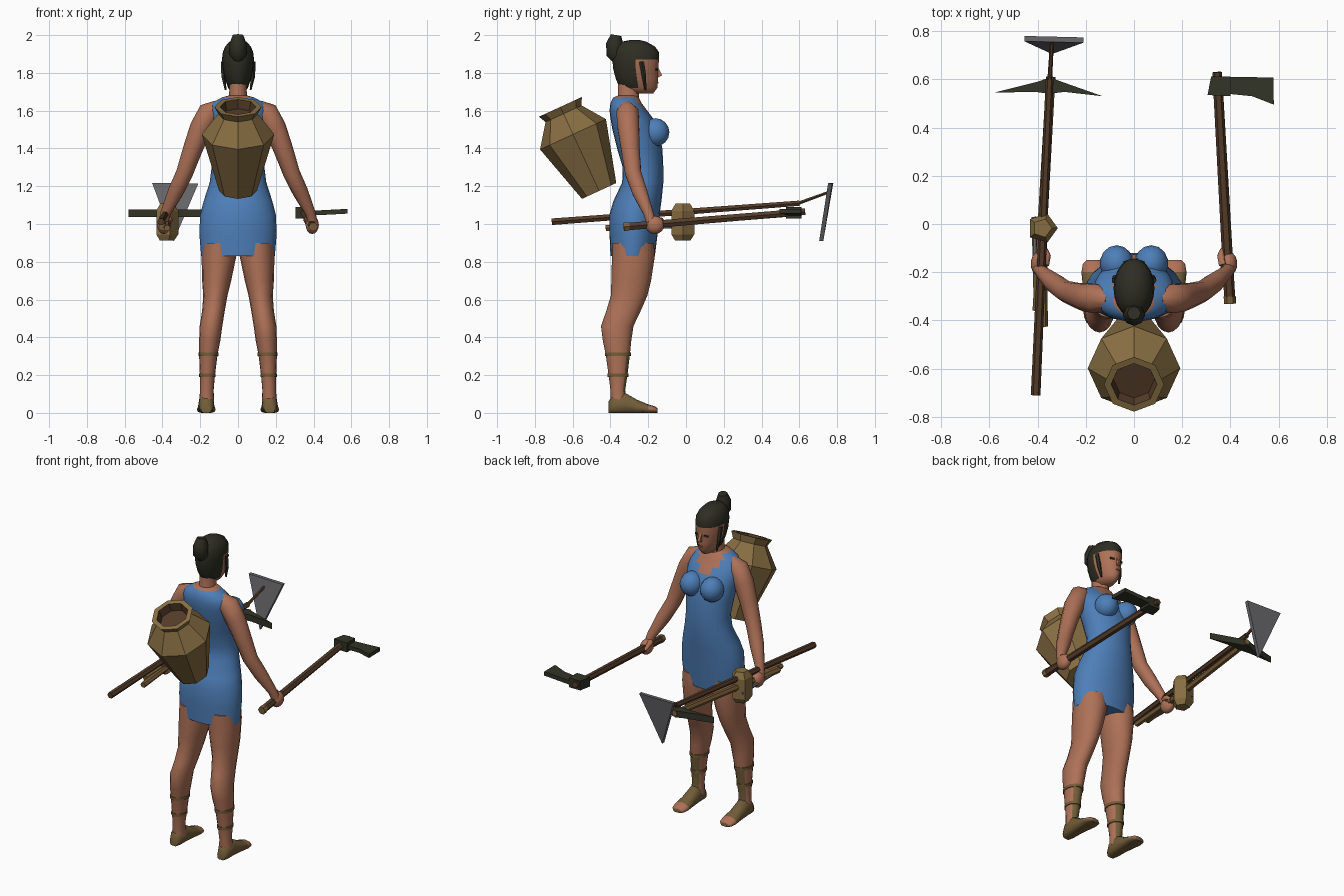
import bpy
from math import cos, sin, tau, radians
from mathutils import Vector

cube = bpy.data.objects.get("Cube")
if cube:
    bpy.data.objects.remove(cube, do_unlink=True)


def material(name, rgb):
    m = bpy.data.materials.new(name)
    m.use_nodes = True
    m.diffuse_color = (*rgb, 1)
    bsdf = next(n for n in m.node_tree.nodes if n.type == 'BSDF_PRINCIPLED')
    bsdf.inputs["Base Color"].default_value = (*rgb, 1)
    bsdf.inputs["Roughness"].default_value = 0.9
    return m


SKIN = material("skin", (.42, .165, .095))
BLUE = material("blue cloth", (.075, .21, .48))
HAIR = material("dark hair", (.027, .027, .017))
CLAY = material("tan clay", (.245, .155, .055))
WOOD = material("dark wood", (.09, .045, .022))
PALE = material("pale wood", (.2, .115, .04))
LEATHER = material("sandal leather", (.17, .11, .04))
METAL = material("grey metal", (.14, .14, .15))
IRON = material("dark iron", (.032, .033, .02))


def build(name, verts, faces, mats, smooth, rule=None):
    me = bpy.data.meshes.new(name)
    me.from_pydata([tuple(v) for v in verts], [], faces)
    for m in mats:
        me.materials.append(m)
    for p in me.polygons:
        p.use_smooth = smooth
        if rule:
            p.material_index = rule(p.center, p.normal)
    if smooth:
        me.set_sharp_from_angle(angle=radians(60))
    ob = bpy.data.objects.new(name, me)
    bpy.context.collection.objects.link(ob)
    return ob


def skin_rings(name, rings, mats, smooth, rule=None):
    n = len(rings[0])
    faces = [(i * n + j, i * n + (j + 1) % n, (i + 1) * n + (j + 1) % n, (i + 1) * n + j)
             for i in range(len(rings) - 1) for j in range(n)]
    faces += [tuple(reversed(range(n))), tuple(range((len(rings) - 1) * n, len(rings) * n))]
    return build(name, [v for r in rings for v in r], faces, mats, smooth, rule)


# Horizontal sections: height, centre x, half width, back y, front y
def loft(name, sections, mats, rule=None, n=16):
    rings = [[(cx + rx * cos(tau * k / n), (yb + yf) / 2 + (yf - yb) / 2 * sin(tau * k / n), z)
              for k in range(n)] for z, cx, rx, yb, yf in sections]
    return skin_rings(name, rings, mats, True, rule)


# Round sections of given radii along a path
def tube(name, pts, radii, mats, n=8, smooth=False, rule=None, axis=None):
    pts = [Vector(p) for p in pts]
    rings = []
    for i, (p, r) in enumerate(zip(pts, radii)):
        d = (axis or pts[min(i + 1, len(pts) - 1)] - pts[max(i - 1, 0)]).normalized()
        u = Vector((1, 0, 0))
        u = (u - d * u.dot(d)).normalized()
        v = d.cross(u)
        rings.append([p + r * (u * cos(tau * k / n) + v * sin(tau * k / n)) for k in range(n)])
    return skin_rings(name, rings, mats, smooth, rule)


# Flat outline pushed out along an offset
def plate(name, pts, offset, mat):
    a = [Vector(p) for p in pts]
    if sum(((a[i] - a[0]).cross(a[i + 1] - a[0]) for i in range(1, len(a) - 1)),
           Vector()).dot(Vector(offset)) < 0:
        a.reverse()
    return skin_rings(name, [a, [p + Vector(offset) for p in a]], [mat], False)


def ball(name, loc, scale, mat):
    bpy.ops.mesh.primitive_uv_sphere_add(segments=14, ring_count=8, location=loc)
    ob = bpy.context.object
    ob.name = name
    ob.scale = scale
    ob.data.materials.append(mat)
    bpy.ops.object.shade_smooth()
    return ob


# Dress with bare neckline
def dress_rule(c, n):
    neckline = abs(c.x) < .025 + (c.z - 1.56) * .6 and c.z > 1.57 and c.y > -.3
    return 1 if neckline or c.z > 1.672 else 0


loft("dress", [(.83, 0, .195, -.4, -.165), (.95, 0, .205, -.405, -.15), (1.05, 0, .2, -.405, -.14),
               (1.12, 0, .182, -.385, -.13), (1.22, 0, .15, -.338, -.12), (1.3, 0, .14, -.335, -.12),
               (1.4, 0, .15, -.365, -.125), (1.5, 0, .165, -.39, -.145), (1.56, 0, .17, -.4, -.175),
               (1.6, 0, .165, -.405, -.205), (1.64, 0, .14, -.4, -.235), (1.67, 0, .085, -.385, -.25),
               (1.68, 0, .05, -.36, -.26)], [BLUE, SKIN], dress_rule, 24)

# Neck, head and hair
loft("neck", [(1.63, 0, .06, -.37, -.245), (1.67, 0, .047, -.36, -.25), (1.76, 0, .045, -.36, -.24)], [SKIN])


def head_rule(c, n):
    return 0 if (c.y > -.25 and c.z < 1.875) or c.z < 1.71 else 1


loft("head", [(1.69, 0, .03, -.3, -.175), (1.72, 0, .052, -.352, -.152), (1.77, 0, .07, -.372, -.147),
              (1.82, 0, .08, -.385, -.147), (1.87, 0, .085, -.39, -.143), (1.91, 0, .08, -.388, -.143),
              (1.94, 0, .068, -.375, -.165), (1.965, 0, .045, -.34, -.21), (1.975, 0, .015, -.29, -.25)],
     [SKIN, HAIR], head_rule, 20)
tube("hair_bun", [(0, -.36, 1.87), (0, -.375, 1.9), (0, -.378, 1.955), (0, -.37, 2)],
     [.03, .047, .045, .028], [HAIR], smooth=True)
plate("nose", [(-.009, -.15, 1.835), (-.009, -.126, 1.787), (-.009, -.15, 1.775)], (.018, 0, 0), SKIN)
plate("lips", [(-.016, -.146, 1.745), (.016, -.146, 1.745), (.01, -.146, 1.753), (-.01, -.146, 1.753)],
      (0, .004, 0), SKIN)

# Paired limbs
for s, side in ((1, "left"), (-1, "right")):
    ball(side + "_bust", (s * .072, -.163, 1.485), (.07, .075, .075), BLUE)
    tube(side + "_hair_lock", [(s * .08, -.235, 1.86), (s * .078, -.222, 1.78), (s * .066, -.215, 1.71)],
         [.014, .012, .005], [HAIR], 5)
    plate(side + "_eye", [(s * .02, -.1525, 1.812), (s * .045, -.161, 1.812), (s * .045, -.161, 1.824),
                          (s * .02, -.1525, 1.824)], (0, .005, 0), HAIR)
    tube(side + "_arm", [(s * .1, -.315, 1.625), (s * .15, -.31, 1.59), (s * .195, -.305, 1.51),
                         (s * .238, -.295, 1.4), (s * .283, -.28, 1.27), (s * .33, -.245, 1.17),
                         (s * .382, -.2, 1.06), (s * .395, -.185, 1.01)],
         [.035, .062, .06, .052, .045, .042, .028, .026], [SKIN], 10, True)
    ball(side + "_fist", (s * .393, -.165, .995), (.036, .05, .048), SKIN)
    tube(side + "_thumb", [(s * .37, -.17, 1.03), (s * .36, -.13, 1.02), (s * .365, -.105, 1.0)],
         [.018, .015, .008], [SKIN], 6, True)

    # Shin strap painted on the front of the lower leg
    loft(side + "_leg", [(.05, s * .166, .04, -.4, -.31), (.12, s * .165, .036, -.4, -.322),
                         (.2, s * .162, .04, -.41, -.31), (.31, s * .157, .049, -.425, -.297),
                         (.38, s * .15, .056, -.44, -.29), (.46, s * .143, .06, -.45, -.278),
                         (.54, s * .13, .06, -.422, -.24), (.62, s * .12, .064, -.398, -.205),
                         (.7, s * .113, .077, -.395, -.185), (.83, s * .101, .092, -.392, -.165),
                         (.9, s * .1, .09, -.39, -.17)], [SKIN, LEATHER],
         lambda c, n: 1 if c.z < .31 and n.y > .75 else 0)
    for z, cx, rx, yb, yf in ((.2, .162, .044, -.415, -.305), (.31, .157, .053, -.43, -.292)):
        loft(side + "_ankle_band", [(z - .009, s * cx, rx, yb, yf), (z + .009, s * cx, rx, yb, yf)], [LEATHER])

    # Sandalled foot as upright sections from heel to toe
    foot = []
    for y, rx, top in ((-.41, .028, .06), (-.385, .04, .1), (-.33, .042, .11), (-.26, .044, .07),
                       (-.2, .05, .045), (-.165, .044, .035), (-.15, .028, .024)):
        foot.append([(s * .168 + rx * cos(tau * k / 12), y,
                      max(0, min(1, .4 + .6 * sin(tau * k / 12))) * top) for k in range(12)][::-1])
    skin_rings(side + "_foot", foot, [LEATHER, SKIN], True,
               lambda c, n: 1 if c.y > -.205 and c.z > .012 else 0)

# Tilted water jar behind the back
base = Vector((0, -.46, 1.175))
axis = Vector((0, -.205, .445)).normalized()
profile = [(0, .1), (.33, .192), (.45, .105), (.49, .125), (.49, .095), (.44, .085)]
tube("jar", [base + axis * t for t, r in profile], [r for t, r in profile], [CLAY, WOOD], 8, False,
     lambda c, n: 1 if (c - base).dot(axis) > .43
     and ((c - base) - axis * (c - base).dot(axis)).length < .09 else 0, axis)

# Axe in the left hand
tube("axe_handle", [(.398, -.325, .985), (.345, .63, 1.065)], [.023, .02], [WOOD], 6)
tube("axe_grip_end", [(.398, -.33, .985), (.397, -.3, .987)], [.025, .025], [PALE], 6)
plate("axe_socket", [(.305, .535, 1.03), (.4, .53, 1.03), (.4, .612, 1.03), (.32, .612, 1.03)], (0, 0, .06), IRON)
plate("axe_blade", [(.39, .54, 1.045), (.49, .53, 1.05), (.58, .495, 1.055), (.578, .608, 1.055),
                    (.39, .61, 1.045)], (0, 0, .025), IRON)

# Hoe in the right hand
tube("hoe_handle", [(-.408, -.71, 1.012), (-.35, .6, 1.11)], [.02, .016], [WOOD], 6)
tube("hoe_neck", [(-.35, .59, 1.108), (-.34, .76, 1.17)], [.01, .008], [WOOD], 6)
plate("hoe_blade", [(-.455, .758, 1.218), (-.21, .752, 1.215), (-.34, .705, .91)], (0, .022, 0), METAL)

# Pick in the right hand
tube("pick_handle", [(-.4, -.36, .985), (-.345, .61, 1.06)], [.021, .019], [PALE], 6)
plate("pick_head", [(-.58, .545, 1.036), (-.41, .548, 1.036), (-.35, .54, 1.036), (-.29, .548, 1.036),
                    (-.13, .53, 1.036), (-.3, .59, 1.036), (-.35, .608, 1.036), (-.4, .59, 1.036)],
      (0, 0, .04), IRON)

# Mallet and chisel in the right hand
tube("mallet_handle", [(-.375, -.425, .978), (-.38, 0, 1.015)], [.018, .018], [PALE], 6)
tube("mallet_head", [(-.38, -.017, .912), (-.38, -.017, .945), (-.38, -.017, 1.07), (-.38, -.017, 1.108)],
     [.042, .064, .064, .04], [CLAY], 5)
tube("chisel", [(-.405, -.3, .985), (-.415, .03, .985)], [.012, .01], [METAL], 6)
